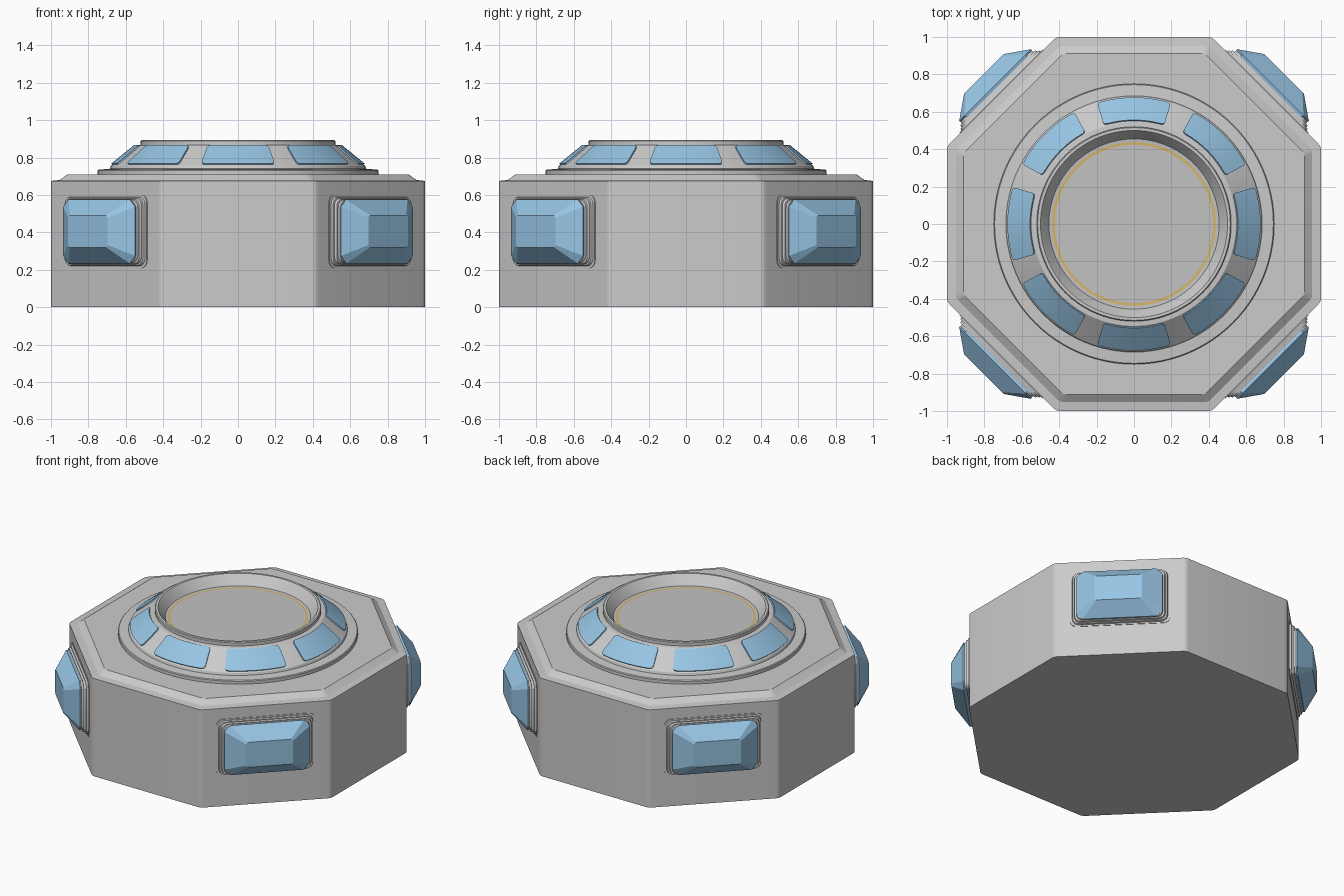
import bpy, bmesh, math
from math import sin, cos, pi, radians
from mathutils import Vector

if "Cube" in bpy.data.objects:
    bpy.data.objects.remove(bpy.data.objects["Cube"])


def material(name, rgb):
    m = bpy.data.materials.new(name)
    m.diffuse_color = (*rgb, 1)
    m.use_nodes = True
    m.node_tree.nodes["Principled BSDF"].inputs["Base Color"].default_value = m.diffuse_color
    return m


GREY = material("hull grey", (0.60, 0.60, 0.60))
FLOOR = material("floor grey", (0.54, 0.54, 0.54))
BLUE = material("glass blue", (0.31, 0.56, 0.78))
GOLD = material("gold line", (0.68, 0.46, 0.12))


def loft(name, rings, mats, band_mat=None, cap_mat=0, smooth=True):
    """Skin a stack of equal-length point rings and cap both ends."""
    bm = bmesh.new()
    vs = [[bm.verts.new(p) for p in ring] for ring in rings]
    n = len(vs[0])
    for b in range(len(vs) - 1):
        for i in range(n):
            j = (i + 1) % n
            f = bm.faces.new((vs[b][i], vs[b][j], vs[b + 1][j], vs[b + 1][i]))
            f.material_index = band_mat.get(b, 0) if band_mat else 0
    bm.faces.new(vs[0][::-1])
    bm.faces.new(vs[-1]).material_index = cap_mat
    bmesh.ops.recalc_face_normals(bm, faces=bm.faces)
    return finish(name, bm, mats, smooth)


def finish(name, bm, mats, smooth):
    me = bpy.data.meshes.new(name)
    bm.to_mesh(me)
    bm.free()
    for m in mats:
        me.materials.append(m)
    ob = bpy.data.objects.new(name, me)
    bpy.context.collection.objects.link(ob)
    if smooth:
        bpy.ops.object.select_all(action='DESELECT')
        ob.select_set(True)
        bpy.context.view_layer.objects.active = ob
        bpy.ops.object.shade_smooth_by_angle(angle=radians(25))
    return ob


def octagon(a, z, r=0.05, steps=4):
    """Octagon of apothem a with slightly rounded corners."""
    pts = []
    for k in range(8):
        c = radians(22.5 + 45 * k)
        R = (a - r) / cos(pi / 8)
        for s in range(steps + 1):
            t = c + radians(-22.5 + 45 * s / steps)
            pts.append((R * cos(c) + r * cos(t), R * sin(c) + r * sin(t), z))
    return pts


def circle(r, z, n=96):
    return [(r * cos(2 * pi * i / n), r * sin(2 * pi * i / n), z) for i in range(n)]


# octagonal hull with stepped top edge
loft("hull", [octagon(1, 0), octagon(1, 0.675), octagon(0.953, 0.68),
              octagon(0.912, 0.71)], [GREY])

# round collar, cone, rim and sunken floor with gold line
profile = [(0.75, 0.70), (0.75, 0.73), (0.745, 0.735), (0.685, 0.74), (0.68, 0.755),
           (0.545, 0.865), (0.52, 0.867), (0.52, 0.888), (0.515, 0.893), (0.50, 0.893),
           (0.49, 0.88), (0.455, 0.827), (0.437, 0.825), (0.424, 0.825), (0.42, 0.825)]
loft("turret", [circle(r, z) for r, z in profile], [GREY, FLOOR, GOLD],
     {11: 1, 12: 2, 13: 1}, cap_mat=1)


# curved window plates on the cone
def cone_window(k):
    lo, hi = Vector((0.672, 0.7615)), Vector((0.551, 0.860))
    out = Vector((0.63, 0.776)) * 0.008
    half = radians(17)
    us = [-1, -0.97, -0.9] + [i / 5 for i in range(-4, 5)] + [0.9, 0.97, 1]
    bm = bmesh.new()
    cols = []
    for u in us:
        e = max(0, abs(u) - 0.9) / 0.1
        inset = 0.12 * (1 - math.sqrt(max(0, 1 - e * e)))
        a = k * pi / 4 + u * half
        col = []
        for v, o in ((inset, -1), (inset, 1), (1 - inset, 1), (1 - inset, -1)):
            p = lo.lerp(hi, v) + (out if o > 0 else -out)
            col.append(bm.verts.new((p.x * cos(a), p.x * sin(a), p.y)))
        cols.append(col)
    for c, d in zip(cols, cols[1:]):
        for i in range(4):
            j = (i + 1) % 4
            bm.faces.new((c[i], c[j], d[j], d[i]))
    bm.faces.new(cols[0])
    bm.faces.new(cols[-1])
    bmesh.ops.recalc_face_normals(bm, faces=bm.faces)
    finish(f"cone_window_{k + 1}", bm, [BLUE], True)


for k in range(8):
    cone_window(k)


# rounded rectangle on a wall facing direction ang, at distance d
def wall_rect(ang, d, w, h, r, steps=4, zc=0.405):
    n, t = Vector((cos(ang), sin(ang), 0)), Vector((-sin(ang), cos(ang), 0))
    pts = []
    for q, (sx, sz) in enumerate(((1, 1), (-1, 1), (-1, -1), (1, -1))):
        for s in range(steps + 1):
            a = pi / 2 * (q + s / steps)
            x, z = sx * (w - r) + r * cos(a), sz * (h - r) + r * sin(a)
            pts.append(n * d + t * x + Vector((0, 0, zc + z)))
    return pts


# bay windows on the four diagonal walls: stepped frame and faceted glass
for k in range(4):
    ang = radians(45 + 90 * k)
    frame = [(0.97, 0.314, 0.195, 0.04), (1.004, 0.314, 0.195, 0.04),
             (1.004, 0.30, 0.185, 0.04), (1.016, 0.296, 0.182, 0.04),
             (1.016, 0.287, 0.176, 0.04), (1.03, 0.283, 0.173, 0.04),
             (1.03, 0.272, 0.168, 0.04), (1.042, 0.268, 0.165, 0.04)]
    loft(f"bay_frame_{k + 1}", [wall_rect(ang, *f) for f in frame], [GREY])
    glass = [(1.03, 0.265, 0.165, 0.04), (1.05, 0.272, 0.171, 0.04),
             (1.135, 0.15, 0.086, 0.012)]
    loft(f"bay_glass_{k + 1}", [wall_rect(ang, *g, steps=1) for g in glass],
         [BLUE], smooth=False)
